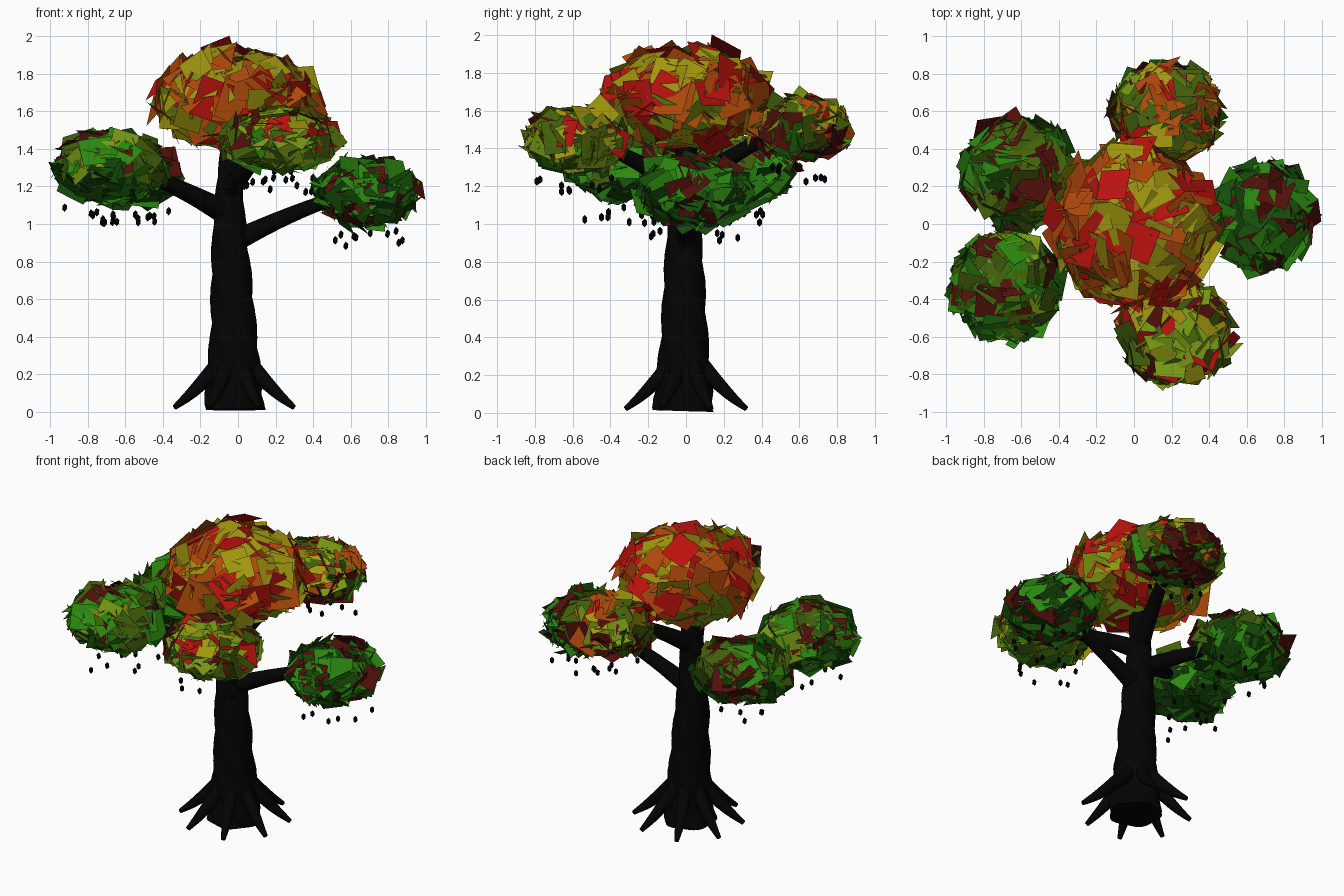
import bpy, bmesh, math, random
from mathutils import Vector, Matrix

if "Cube" in bpy.data.objects:
    bpy.data.objects.remove(bpy.data.objects["Cube"])

random.seed(11)


def material(name, rgb):
    m = bpy.data.materials.new(name)
    m.diffuse_color = (*rgb, 1)
    m.use_nodes = True
    m.node_tree.nodes["Principled BSDF"].inputs["Base Color"].default_value = m.diffuse_color
    return m


BARK = material("bark", (0.001, 0.001, 0.001))
LEAF = {
    "red": material("leaf_red", (0.50, 0.006, 0.004)),
    "orange": material("leaf_orange", (0.45, 0.07, 0.003)),
    "yellow": material("leaf_yellow", (0.36, 0.31, 0.004)),
    "lime": material("leaf_lime", (0.19, 0.32, 0.006)),
    "green": material("leaf_green", (0.025, 0.25, 0.005)),
    "olive": material("leaf_olive", (0.055, 0.12, 0.003)),
    "dark": material("leaf_dark_green", (0.008, 0.075, 0.003)),
    "maroon": material("leaf_maroon", (0.09, 0.005, 0.003)),
}


def finish(name, bm, mats):
    me = bpy.data.meshes.new(name)
    bm.to_mesh(me)
    bm.free()
    for m in mats:
        me.materials.append(m)
    ob = bpy.data.objects.new(name, me)
    bpy.context.collection.objects.link(ob)
    return ob


def interp(keys, t):
    """Catmull-Rom through a list of vectors, t in 0..1."""
    n = len(keys) - 1
    i = min(int(t * n), n - 1)
    u = t * n - i
    p = [keys[max(0, min(n, i + k))] for k in (-1, 0, 1, 2)]
    return 0.5 * (2 * p[1] + (p[2] - p[0]) * u
                  + (2 * p[0] - 5 * p[1] + 4 * p[2] - p[3]) * u * u
                  + (3 * p[1] - p[0] - 3 * p[2] + p[3]) * u ** 3)


def tube(name, pts, sides=10, steps=10, lobe=0.0, twist=0.0):
    """Smooth tapering limb; pts are (x, y, z, radius)."""
    keys = [Vector(p) for p in pts]
    bm = bmesh.new()
    rings = []
    for s in range(steps + 1):
        t = s / steps
        k = interp(keys, t)
        d = (interp(keys, min(1, t + .02)) - interp(keys, max(0, t - .02))).to_3d()
        rot = Vector((0, 0, 1)).rotation_difference(d)
        ring = []
        for j in range(sides):
            a = 2 * math.pi * j / sides
            r = k.w * (1 + lobe * math.cos(5 * a + twist * t))
            ring.append(bm.verts.new(k.to_3d() + rot @ Vector((r * math.cos(a), r * math.sin(a), 0))))
        rings.append(ring)
    for lo, hi in zip(rings, rings[1:]):
        for j in range(sides):
            q = (j + 1) % sides
            bm.faces.new((lo[j], lo[q], hi[q], hi[j]))
    bm.faces.new(rings[0][::-1])
    bm.faces.new(rings[-1])
    for f in bm.faces:
        f.smooth = len(f.verts) == 4
    return finish(name, bm, [BARK])


def add_leaf(bm, pos, normal, size, mat):
    rot = Vector((0, 0, 1)).rotation_difference(normal) @ \
        Matrix.Rotation(random.uniform(0, math.tau), 3, 'Z').to_quaternion()
    h, w = size / 2, size / 2 * random.uniform(.75, 1)
    f = bm.faces.new([bm.verts.new(pos + rot @ Vector(c))
                      for c in ((-h, -w, 0), (h, -w, 0), (h, w, 0), (-h, w, 0))])
    f.material_index = mat


def clump(name, c, r, count, size, top, low):
    """Shell of square leaves over an ellipsoid, coloured by height."""
    names = list(LEAF)
    bm = bmesh.new()
    for i in range(count):
        z = 1 - 2 * (i + .5) / count
        a = i * 2.39996 + random.uniform(-.3, .3)
        s = math.sqrt(1 - z * z)
        d = Vector((s * math.cos(a), s * math.sin(a), z))
        k = random.uniform(.88, 1.02)
        pos = Vector(c) + Vector([d[n] * r[n] * k for n in range(3)])
        nrm = Vector([d[n] / r[n] for n in range(3)]).normalized()
        nrm += Vector([random.gauss(0, .27) for _ in range(3)])
        pal = top if z + random.uniform(-.3, .3) > -.1 else low
        add_leaf(bm, pos, nrm.normalized(), size * random.uniform(.75, 1.15),
                 names.index(random.choice(pal)))
    return finish(name, bm, LEAF.values())


# Trunk: twisted, lobed, running up inside the crown
tube("trunk", [(-.02, -.015, .01, .158), (-.02, -.01, .2, .142), (-.025, -.01, .45, .12),
               (-.035, -.01, .7, .107), (-.045, -.01, .95, .09), (-.045, 0, 1.2, .07),
               (-.035, 0, 1.4, .055), (-.01, 0, 1.62, .042), (.01, 0, 1.8, .03)],
     sides=30, steps=64, lobe=.06, twist=48)

# Roots
for i in range(8):
    a = math.radians(22.5 + 45 * i)
    cx, sy = math.cos(a), math.sin(a)
    tube(f"root_{i + 1}", [(-.02 + cx * .05, sy * .05, .31, .04),
                           (-.02 + cx * .14, sy * .14, .20, .042),
                           (-.02 + cx * .25, sy * .25, .095, .03),
                           (-.02 + cx * .345, sy * .345, .022, .014)], steps=8)

# Leaf clumps: name, centre, radii, branch start height, palettes
SIDE = [
    ("right", (.69, .04, 1.17), (.25, .28, .165), .92,
     ["green", "green", "dark", "dark", "maroon"], ["dark", "dark", "green", "maroon"]),
    ("front", (.22, -.58, 1.45), (.29, .26, .155), 1.2,
     ["lime", "olive", "lime", "olive", "maroon", "yellow", "red"], ["olive", "green", "lime", "lime"]),
    ("left_front", (-.68, -.33, 1.31), (.28, .28, .175), 1.08,
     ["green", "lime", "olive", "olive", "green", "maroon"], ["dark", "green", "dark"]),
    ("left_back", (-.61, .28, 1.28), (.28, .28, .165), 1.06,
     ["olive", "olive", "green", "olive", "maroon"], ["dark", "green", "dark"]),
    ("back", (.17, .60, 1.51), (.28, .25, .16), 1.22,
     ["yellow", "orange", "red", "lime", "maroon", "olive"], ["olive", "maroon", "green", "maroon"]),
]
for name, c, r, z0, top, low in SIDE:
    clump(name + "_leaves", c, r, 150, .16, top, low)

    # Branch curving from the trunk into the clump
    x0, y0 = -.045, -.005
    pts = []
    for t, h, rad in ((0, -.1, .06), (.3, .33, .047), (.62, .72, .038), (.85, .9, .032), (1.08, 1.0, .022)):
        pts.append((x0 + (c[0] - x0) * t, y0 + (c[1] - y0) * t, z0 + (c[2] - z0) * h, rad))
    tube(name + "_branch", pts, sides=12, steps=14)

    # Small hanging berries
    bm = bmesh.new()
    for i in range(10):
        a = i * math.tau / 10 + random.uniform(-.25, .25)
        q = random.uniform(.35, .95)
        pos = (c[0] + r[0] * q * math.cos(a), c[1] + r[1] * q * math.sin(a),
               c[2] - r[2] - random.uniform(.08, .17) + .07 * q)
        bmesh.ops.create_icosphere(bm, subdivisions=1, radius=1,
                                   matrix=Matrix.Translation(pos) @ Matrix.Diagonal((.015, .015, .023, 1)))
    finish(name + "_berries", bm, [BARK])

# Main crown
clump("crown_leaves", (-.01, 0, 1.665), (.42, .42, .25), 190, .2,
      ["orange", "orange", "orange", "red", "yellow", "yellow"],
      ["lime", "lime", "yellow", "orange", "red"])

# Raised leaf at the very top
bm = bmesh.new()
add_leaf(bm, Vector((-.11, .21, 1.93)), Vector((-.35, .5, .8)), .18, 0)
finish("top_leaf", bm, [LEAF["red"]])
